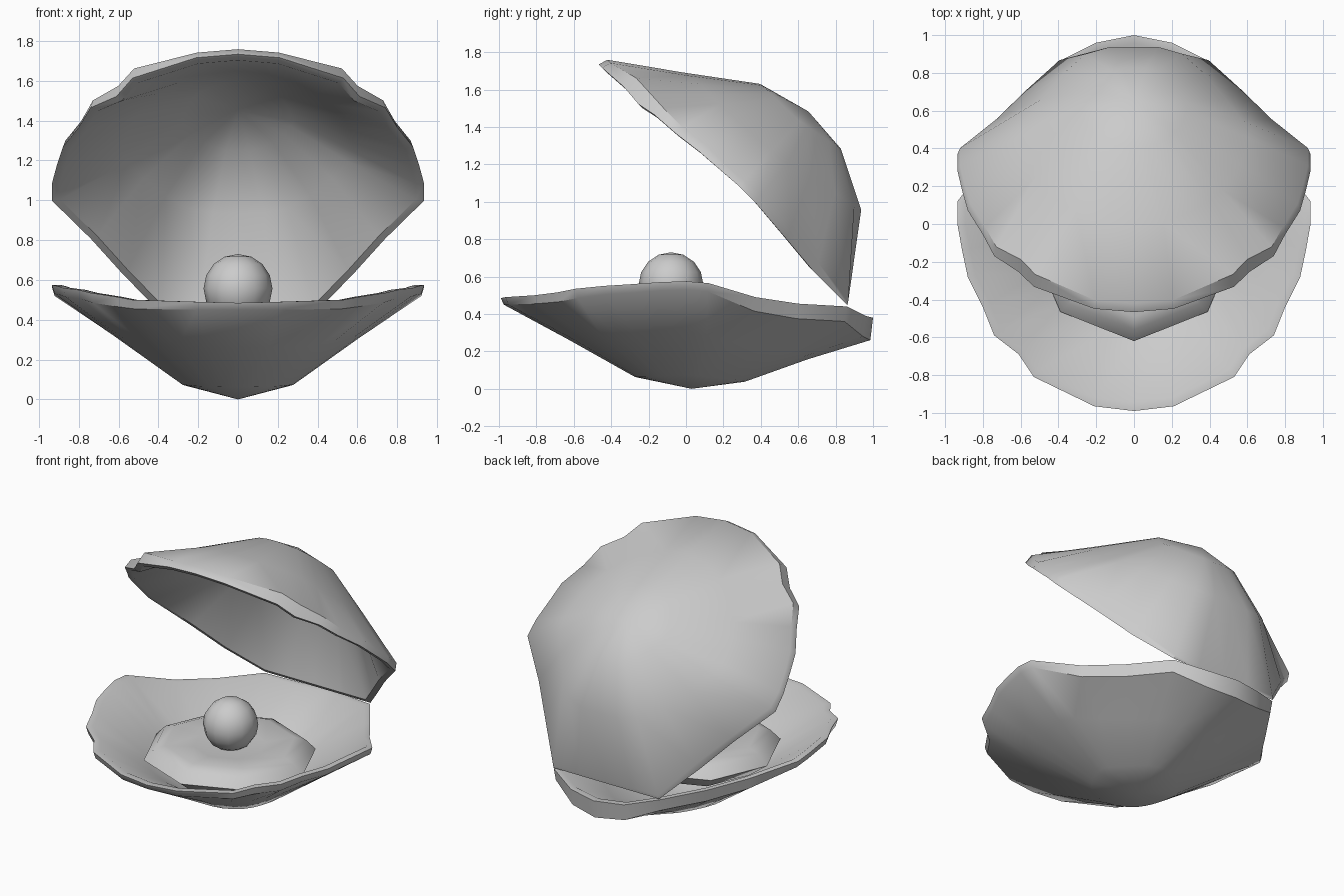
import bpy, bmesh, math

if "Cube" in bpy.data.objects:
    bpy.data.objects.remove(bpy.data.objects["Cube"])

# Half of the scalloped rim, front to hinge:
# x, y, lower shell top / underside height, upper shell inside / outside offset
RIM = [
    (0.00, -0.99, 0.485, 0.45, -0.03, 0.02),
    (0.21, -0.965, 0.49, 0.45, -0.03, 0.02),
    (0.53, -0.81, 0.50, 0.455, -0.02, 0.06),
    (0.61, -0.69, 0.515, 0.465, -0.03, 0.055),
    (0.74, -0.59, 0.535, 0.485, -0.01, 0.05),
    (0.80, -0.44, 0.55, 0.505, 0.00, 0.05),
    (0.88, -0.28, 0.56, 0.515, 0.02, 0.07),
    (0.91, -0.14, 0.57, 0.525, 0.03, 0.07),
    (0.935, 0.00, 0.575, 0.53, 0.04, 0.08),
    (0.935, 0.12, 0.565, 0.52, 0.04, 0.09),
    (0.74, 0.37, 0.49, 0.415, 0.02, 0.06),
    (0.58, 0.60, 0.455, 0.375, 0.00, 0.05),
    (0.40, 0.86, 0.44, 0.36, 0.00, 0.02),
    (0.20, 0.96, 0.39, 0.28, 0.00, 0.02),
    (0.00, 1.00, 0.38, 0.26, 0.00, 0.02),
]
FULL = RIM + [(-p[0],) + p[1:] for p in RIM[-2:0:-1]]


def finish(bm, name, angle=40):
    bmesh.ops.recalc_face_normals(bm, faces=bm.faces)
    me = bpy.data.meshes.new(name)
    bm.to_mesh(me)
    bm.free()
    ob = bpy.data.objects.new(name, me)
    bpy.context.collection.objects.link(ob)
    bpy.ops.object.select_all(action='DESELECT')
    ob.select_set(True)
    bpy.context.view_layer.objects.active = ob
    bpy.ops.object.shade_smooth_by_angle(angle=math.radians(angle))
    return ob


def loft(name, rings, first, last, angle=40):
    """Bridge closed rings and fan both ends to a centre point."""
    bm = bmesh.new()
    vr = [[bm.verts.new(p) for p in ring] for ring in rings]
    n = len(vr[0])
    for a, b in zip(vr, vr[1:]):
        for i in range(n):
            j = (i + 1) % n
            bm.faces.new((a[i], a[j], b[j], b[i]))
    for ring, c in ((vr[0], first), (vr[-1], last)):
        v = bm.verts.new(c)
        for i in range(n):
            bm.faces.new((v, ring[i], ring[(i + 1) % n]))
    return finish(bm, name, angle)


def shell(name, rim, cy, depth, thick, fat, place):
    """rim: (x, y, inner, outer) points; depth: outer apex; thick: signed wall."""
    n = len(rim)
    soft = [tuple((rim[i - 1][k] + 2 * rim[i][k] + rim[(i + 1) % n][k]) / 4
                  for k in range(4)) for i in range(n)]

    def bowl(s, front, back, offset):
        out = []
        for x, y, _, o in soft:
            b = min(1, max(0, (y - cy) / 0.9)) * fat
            r = front + (back - front) * b
            out.append(place(x * s, cy + (y - cy) * s, depth * r + o * (1 - r) + offset))
        return out

    def edge(s, k):
        return [place(p[0] * s, cy + (p[1] - cy) * s, p[k]) for p in rim]

    rings = [bowl(0.3, 0.86, 0.97, 0), bowl(0.65, 0.42, 0.70, 0),
             edge(0.985, 3), edge(1, 2), edge(0.955, 2),
             bowl(0.63, 0.43, 0.70, thick), bowl(0.3, 0.86, 0.97, thick)]
    loft(name, rings, place(0, cy, depth), place(0, cy, depth + thick))


# Lower shell, resting on the ground
shell("lower_shell", [p[:4] for p in FULL], 0.03, 0.0, 0.05, 0.0,
      lambda x, y, z: (x, y, z))


# Upper shell, swung open 45 degrees about the hinge
def opened(x, y, n):
    c = math.sqrt(0.5)
    a = 0.87 - y
    return (x, 0.87 - a * c + n * c, 0.44 + a * c + n * c)


shell("upper_shell", [(p[0], min(p[1], 0.86), p[4], p[5]) for p in FULL],
      -0.02, 0.585, -0.045, 1.0, opened)

# Soft body cushion with a shallow dish on top
profile = [(0.22, 0.42), (0.40, 0.44), (0.47, 0.415), (0.53, 0.35), (0.40, 0.25)]
body = [[(1.04 * r * math.sin(math.tau * i / 8),
          -0.09 - r * math.cos(math.tau * i / 8), z)
         for i in range(8)] for r, z in profile]
loft("soft_body", body, (0, -0.09, 0.415), (0, -0.09, 0.15), 60)

# Pearl
bm = bmesh.new()
bmesh.ops.create_uvsphere(bm, u_segments=12, v_segments=8, radius=0.173)
bmesh.ops.translate(bm, verts=bm.verts, vec=(0, -0.08, 0.557))
finish(bm, "pearl", 60)
